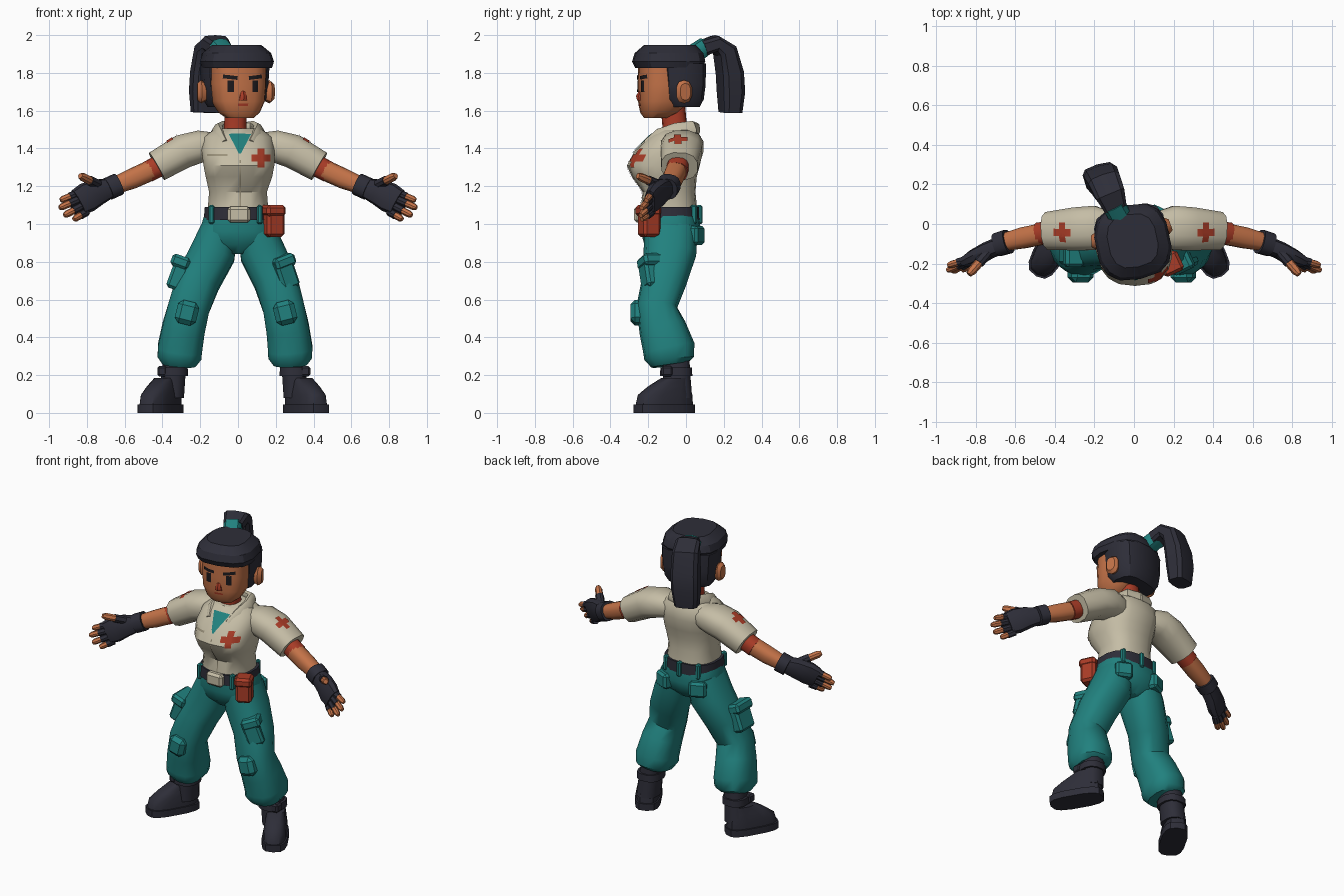
import bpy, bmesh
from math import sin, cos, pi, radians, copysign
from mathutils import Vector, Matrix
from mathutils.bvhtree import BVHTree

cube = bpy.data.objects.get("Cube")
if cube:
    bpy.data.objects.remove(cube, do_unlink=True)


def material(name, rgb):
    m = bpy.data.materials.new(name)
    m.use_nodes = True
    m.diffuse_color = (*rgb, 1)
    m.node_tree.nodes["Principled BSDF"].inputs["Base Color"].default_value = (*rgb, 1)
    return m


SHIRT = material("cream cloth", (0.56, 0.51, 0.38))
SEAM = material("cream seam", (0.33, 0.29, 0.20))
TEAL = material("teal cloth", (0.015, 0.22, 0.21))
DARK = material("charcoal", (0.027, 0.027, 0.04))
INK = material("black ink", (0.012, 0.01, 0.012))
SKIN = material("warm skin", (0.55, 0.17, 0.065))
RED = material("brick red", (0.40, 0.045, 0.02))


def finish(bm, name, mat, matrix=None, angle=40):
    if matrix:
        bmesh.ops.transform(bm, matrix=matrix, verts=bm.verts)
    bmesh.ops.recalc_face_normals(bm, faces=bm.faces)
    me = bpy.data.meshes.new(name)
    bm.to_mesh(me)
    bm.free()
    me.materials.append(mat)
    me.shade_smooth()
    me.set_sharp_from_angle(angle=radians(angle))
    ob = bpy.data.objects.new(name, me)
    bpy.context.collection.objects.link(ob)
    return ob


def loft(name, mat, rings, n=14, u=(1, 0, 0), flat=False, e=0.8, matrix=None, angle=40):
    """Skin rings of (x, y, z, half width, half depth) into a closed tube."""
    bm = bmesh.new()
    pts = [Vector(r[:3]) for r in rings]
    loops = []
    for i, r in enumerate(rings):
        t = pts[min(i + 1, len(pts) - 1)] - pts[max(i - 1, 0)]
        if flat:
            a, b = Vector((1, 0, 0)), Vector((0, 1, 0))
        else:
            b = t.cross(Vector(u)).normalized()
            a = b.cross(t).normalized()
        loop = []
        for k in range(n):
            w = 2 * pi * (k + 0.5) / n
            c = copysign(abs(cos(w)) ** e, cos(w))
            s = copysign(abs(sin(w)) ** e, sin(w))
            loop.append(bm.verts.new(pts[i] + a * c * r[3] + b * s * r[4]))
        loops.append(loop)
    for p, q in zip(loops, loops[1:]):
        for k in range(n):
            bm.faces.new((p[k], p[(k + 1) % n], q[(k + 1) % n], q[k]))
    bm.faces.new(loops[0])
    bm.faces.new(loops[-1])
    return finish(bm, name, mat, matrix, angle)


def box(name, mat, centre, size, tilt=0, turn=0, bevel=0.015):
    bm = bmesh.new()
    bmesh.ops.create_cube(bm, size=1)
    bmesh.ops.scale(bm, vec=size, verts=bm.verts)
    bmesh.ops.bevel(bm, geom=bm.edges[:], offset=bevel, segments=1, affect='EDGES')
    m = (Matrix.Translation(centre) @ Matrix.Rotation(radians(turn), 4, 'Z')
         @ Matrix.Rotation(radians(tilt), 4, 'Y'))
    return finish(bm, name, mat, m, 30)


def decal(name, target, mat, centre, normal, w, h, taper=1, up=(0, 0, 1), n=6):
    """Lay a thin painted patch on the surface of another part."""
    me = target.data
    tree = BVHTree.FromPolygons([v.co for v in me.vertices], [p.vertices[:] for p in me.polygons])
    nrm = Vector(normal).normalized()
    right = Vector(up).cross(nrm).normalized()
    top = nrm.cross(right)
    bm = bmesh.new()
    grid = []
    for j in range(n + 1):
        v = j / n - 0.5
        width = w * (taper + (1 - taper) * j / n)
        row = []
        for i in range(n + 1):
            p = Vector(centre) + right * width * (i / n - 0.5) + top * h * v
            hit = tree.ray_cast(p + nrm * 0.4, -nrm)[0]
            row.append(bm.verts.new((hit or p) + nrm * 0.005))
        grid.append(row)
    for a, b in zip(grid, grid[1:]):
        for i in range(n):
            bm.faces.new((a[i], a[i + 1], b[i + 1], b[i]))
    return finish(bm, name, mat)


def cross(name, target, centre, normal, size, up=(0, 0, 1)):
    decal(name + "_upright", target, RED, centre, normal, size * 0.36, size, up=up)
    decal(name + "_bar", target, RED, centre, normal, size, size * 0.36, up=up)


# Torso, collar and neck
shirt = loft("shirt", SHIRT, [
    (0, -.09, 1.07, .163, .15), (0, -.09, 1.17, .155, .14), (.005, -.115, 1.25, .178, .172),
    (.005, -.12, 1.31, .19, .193), (0, -.09, 1.39, .195, .18), (0, -.06, 1.46, .185, .14),
    (0, -.05, 1.505, .12, .10)], n=18, flat=True)
loft("neck", RED, [(-.015, -.06, 1.42, .07, .075), (-.015, -.06, 1.52, .06, .065),
                   (-.01, -.07, 1.63, .06, .065)], flat=True)
decal("undershirt", shirt, TEAL, (.01, -.2, 1.415), (0, -1, .3), .12, .13, taper=.1)
decal("shirt_placket", shirt, SEAM, (.012, -.2, 1.21), (0, -1, 0), .007, .26)
decal("chest_pocket_flap", shirt, SEAM, (-.11, -.2, 1.365), (0, -1, 0), .11, .012)
cross("chest_cross", shirt, (.122, -.2, 1.35), (0, -1, 0), .1)
for s in (-1, 1):
    loft("collar", SHIRT, [(0, .055, 1.505, .03, .02), (s * .08, .035, 1.51, .035, .022),
                           (s * .115, -.05, 1.495, .042, .022), (s * .105, -.14, 1.465, .042, .022),
                           (s * .075, -.205, 1.42, .03, .02)], n=8, u=(s * -.6, 0, 1), e=.6)

# Hips, belt and belt gear
loft("hips", TEAL, [(0, -.08, .84, .07, .09), (0, -.08, .89, .19, .14), (0, -.08, .96, .207, .16),
                    (0, -.085, 1.05, .18, .152)], n=18, flat=True)
loft("belt", DARK, [(0, -.088, 1.02, .184, .16), (0, -.088, 1.09, .178, .158)], n=18, flat=True)
box("belt_buckle", SHIRT, (.005, -.25, 1.05), (.12, .05, .085))
box("red_pouch", RED, (.185, -.195, 1.015), (.1, .1, .165), turn=25)
box("red_pouch_flap", RED, (.185, -.2, 1.07), (.11, .11, .06), turn=25)
for x, y in ((-.14, -.205), (.115, -.225), (-.12, .04), (.12, .04), (0, .07)):
    box("belt_loop", TEAL, (x, y, 1.05), (.03, .035, .1), bevel=.008)

# Arms, gloves and fingers
for s in (-1, 1):
    def side(rings):
        return [(s * r[0], *r[1:]) for r in rings]

    Y = (0, 1, 0)
    sleeve = loft("sleeve", SHIRT, side([
        (.12, -.025, 1.41, .09, .075), (.2, -.02, 1.41, .115, .088), (.29, -.025, 1.385, .112, .093),
        (.43, -.035, 1.305, .098, .085)]), u=Y, n=12)
    cross("sleeve_cross", sleeve, (s * .35, -.035, 1.42), (s * .42, -.25, .87), .1,
          up=(s * .88, 0, -.45))
    loft("elbow", RED, side([(.41, -.04, 1.312, .058, .058), (.48, -.05, 1.275, .058, .056)]), u=Y)
    loft("forearm", SKIN, side([(.46, -.05, 1.285, .055, .055), (.56, -.07, 1.24, .054, .054),
                                (.67, -.095, 1.195, .044, .044)]), u=Y)
    loft("glove_cuff", DARK, side([(.635, -.088, 1.21, .062, .06), (.69, -.105, 1.185, .06, .06)]), u=Y)
    loft("glove", DARK, side([(.66, -.1, 1.195, .045, .048), (.74, -.135, 1.17, .044, .07),
                              (.8, -.17, 1.14, .042, .08), (.845, -.192, 1.115, .03, .072)]), u=Y, n=10)
    fingers = [((.84, -.18, 1.165), (.94, -.21, 1.125)), ((.84, -.19, 1.13), (.945, -.235, 1.085)),
               ((.825, -.19, 1.095), (.92, -.24, 1.045)), ((.8, -.18, 1.065), (.87, -.235, 1.025)),
               ((.735, -.14, 1.205), (.835, -.255, 1.255))]
    for k, (a, b) in enumerate(fingers):
        a, b = Vector(a), Vector(b)
        m = a.lerp(b, .5)
        r = .026 if k == 4 else .021
        loft("glove_finger", DARK, side([(*a, r, r), (*m, r, r)]), u=(0, .6, .8), n=8)
        loft("fingertip", SKIN, side([(*a.lerp(b, .4), r * .85, r * .85), (*a.lerp(b, .85), r * .85, r * .85),
                                      (*b, r * .55, r * .55)]), u=(0, .6, .8), n=8)

# Trouser legs, knee pads and boots
for s in (-1, 1):
    def lean(x, z):
        return s * x - .025 * max(0, 1 - z / .9)

    loft("trouser_leg", TEAL, [(lean(r[0], r[2]), *r[1:]) for r in (
        (.095, -.08, .98, .1, .14), (.13, -.085, .85, .122, .14), (.205, -.115, .7, .118, .118),
        (.25, -.155, .56, .112, .108), (.275, -.125, .45, .115, .125), (.292, -.09, .34, .12, .138),
        (.293, -.09, .29, .118, .132), (.295, -.085, .255, .09, .1))], n=14)
    box("knee_pad", TEAL, (lean(.26, .53), -.255, .53), (.115, .08, .125), tilt=-s * 14, bevel=.025)
    box("back_pocket", TEAL, (s * .125, .05, .94), (.11, .07, .1), turn=-s * 25)

    bx = lean(.32, .1)
    loft("boot_shaft", DARK, [(bx - s * .01, -.055, .29, .066, .075), (bx, -.05, .2, .066, .075),
                              (bx + s * .01, -.045, .08, .068, .08)], flat=True, n=12)
    foot = Matrix.Translation((lean(.385, 0), -.115, 0)) @ Matrix.Rotation(radians(s * 30), 4, 'Z')
    loft("boot_sole", DARK, [(0, 0, 0, .08, .172), (0, 0, .045, .08, .172)],
         flat=True, e=.65, matrix=foot)
    loft("boot_foot", DARK, [(0, 0, .04, .072, .164), (0, .005, .095, .07, .155),
                             (0, .03, .14, .062, .118), (0, .065, .185, .055, .07)],
         flat=True, e=.7, matrix=foot)
    loft("boot_strap", DARK, [(bx, -.052, .195, .08, .088), (bx, -.052, .24, .078, .086)],
         flat=True, n=12)
    box("boot_strap_buckle", DARK, (bx + s * .06, -.1, .22), (.05, .06, .055), bevel=.01)

# Thigh cargo pockets
box("right_cargo_pocket", TEAL, (-.315, -.13, .735), (.085, .15, .17), tilt=20)
box("right_cargo_flap", TEAL, (-.305, -.135, .8), (.1, .165, .065), tilt=20)
box("left_cargo_pocket", TEAL, (.245, -.185, .74), (.105, .1, .17), tilt=-20, turn=25)
box("left_cargo_flap", TEAL, (.235, -.19, .8), (.12, .11, .065), tilt=-20, turn=25)

# Head, face and hair, turned slightly toward the left
turn = Matrix.Translation((-.008, -.08, 0)) @ Matrix.Rotation(radians(12), 4, 'Z')
head = loft("head", SKIN, [
    (0, -.085, 1.56, .07, .055), (0, -.065, 1.59, .108, .095), (0, -.04, 1.65, .138, .13),
    (0, -.025, 1.74, .148, .146), (0, -.02, 1.88, .148, .148)], n=18, flat=True, e=.72, matrix=turn)
loft("nose", RED, [(0, -.165, 1.655, .024, .018), (0, -.165, 1.678, .02, .024),
                   (0, -.16, 1.705, .01, .012)], n=6, flat=True, matrix=turn)
front = turn.to_3x3() @ Vector((0, -1, 0))
for s in (-1, 1):
    decal("eye", head, INK, turn @ Vector((s * .066, -.1, 1.73)), front, .034, .062)
    decal("eyebrow", head, INK, turn @ Vector((s * .068, -.1, 1.777)), front, .075, .02,
          up=(-s * .12, 0, 1))
    loft("ear", SKIN, [(s * .16, .03, 1.7, .035, .05), (s * .185, .032, 1.7, .045, .062),
                       (s * .205, .035, 1.7, .03, .045)], u=(0, 1, 0), n=10, matrix=turn)
decal("mouth", head, RED, turn @ Vector((0, -.1, 1.632)), front, .055, .012)
loft("hair_top", DARK, [
    (0, -.012, 1.825, .18, .172), (0, -.012, 1.86, .19, .19), (0, -.01, 1.905, .176, .178),
    (0, -.005, 1.948, .125, .135)], n=14, flat=True, e=.72, matrix=turn, angle=30)
loft("hair_back", DARK, [
    (0, .055, 1.62, .14, .09), (0, .05, 1.66, .165, .115), (0, .05, 1.74, .176, .125),
    (0, .045, 1.85, .182, .13)], n=14, flat=True, e=.65, matrix=turn, angle=30)

# Ponytail and its tie
W = (.95, .29, 0)
loft("hair_tie", TEAL, [(-.065, .03, 1.89, .06, .055), (-.105, .1, 1.94, .058, .05)], u=W, n=10)
loft("ponytail", DARK, [
    (-.095, .085, 1.93, .06, .045), (-.12, .15, 1.955, .078, .045), (-.145, .205, 1.92, .085, .055),
    (-.16, .232, 1.8, .09, .065), (-.168, .238, 1.7, .088, .066), (-.172, .235, 1.59, .075, .055)],
    u=W, n=10, e=.55, angle=30)
